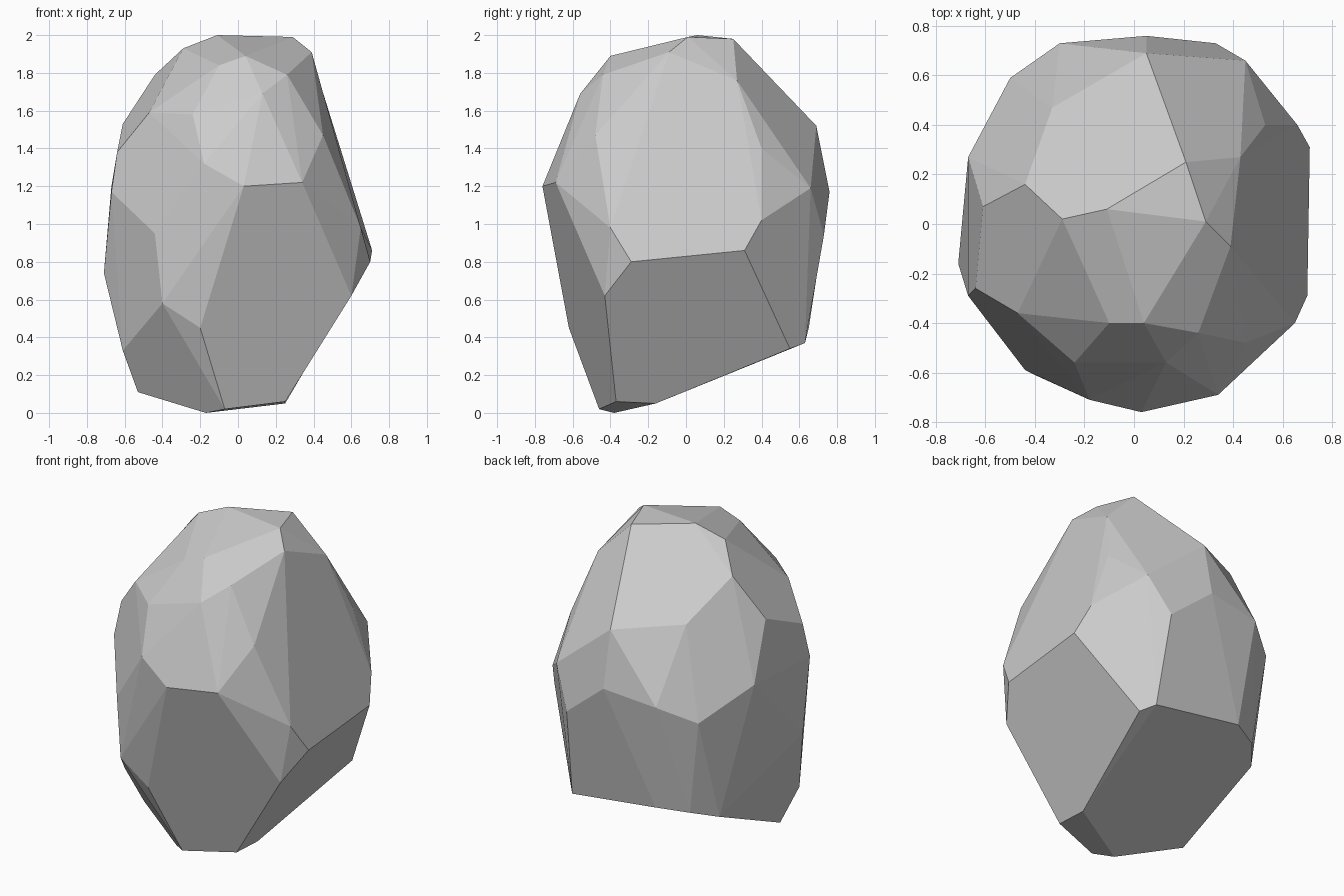
import bpy, bmesh, math

# Chipped corners of the boulder, in bands from the ground up
base = [(-.17, -.38, 0), (-.07, -.46, .02), (.25, -.37, .06), (.25, -.16, .05),
        (-.53, -.19, .11), (-.61, -.27, .33), (.42, .55, .34), (.36, .63, .37),
        (-.24, .65, .45), (-.42, .56, .43), (-.53, .42, .38)]
waist = [(.60, -.43, .62), (.70, -.29, .80), (.71, .31, .86), (.66, .40, 1.02),
         (.33, .73, .94), (-.71, -.16, .74), (-.40, -.61, .58), (-.20, -.62, .45),
         (.65, -.40, .98), (-.44, -.59, .95)]
shoulder = [(.45, .66, 1.19), (.05, .76, 1.17), (-.30, .73, 1.13), (-.50, .59, 1.03),
            (-.67, .27, 1.20), (-.67, -.29, 1.17), (.03, -.76, 1.20), (.34, -.69, 1.22),
            (-.18, -.71, 1.32), (.45, -.48, 1.47), (-.64, -.26, 1.38),
            (.05, .69, 1.52), (-.61, .07, 1.53), (-.33, .47, 1.57), (.53, .40, 1.40)]
crown = [(-.24, -.56, 1.58), (.13, -.56, 1.69), (-.47, -.36, 1.59), (-.44, .16, 1.79),
         (-.29, .02, 1.93), (.04, -.40, 1.89), (.26, -.44, 1.79), (.39, -.09, 1.91),
         (-.11, .06, 2.0), (.29, .01, 1.99), (.21, .25, 1.98), (-.10, -.40, 1.84),
         (.43, .27, 1.76)]

# Wrap the corners in a convex shell and merge near-flat triangles into facets
bm = bmesh.new()
for band in (base, waist, shoulder, crown):
    for p in band:
        bm.verts.new(p)
hull = bmesh.ops.convex_hull(bm, input=bm.verts)
loose = [v for v in bm.verts if not v.link_faces]
bmesh.ops.delete(bm, geom=loose, context='VERTS')
bmesh.ops.dissolve_limit(bm, angle_limit=math.radians(4),
                         verts=bm.verts, edges=bm.edges)
bmesh.ops.recalc_face_normals(bm, faces=bm.faces)

mesh = bpy.data.meshes.new("boulder")
bm.to_mesh(mesh)
bm.free()
boulder = bpy.data.objects.new("boulder", mesh)
bpy.context.collection.objects.link(boulder)
